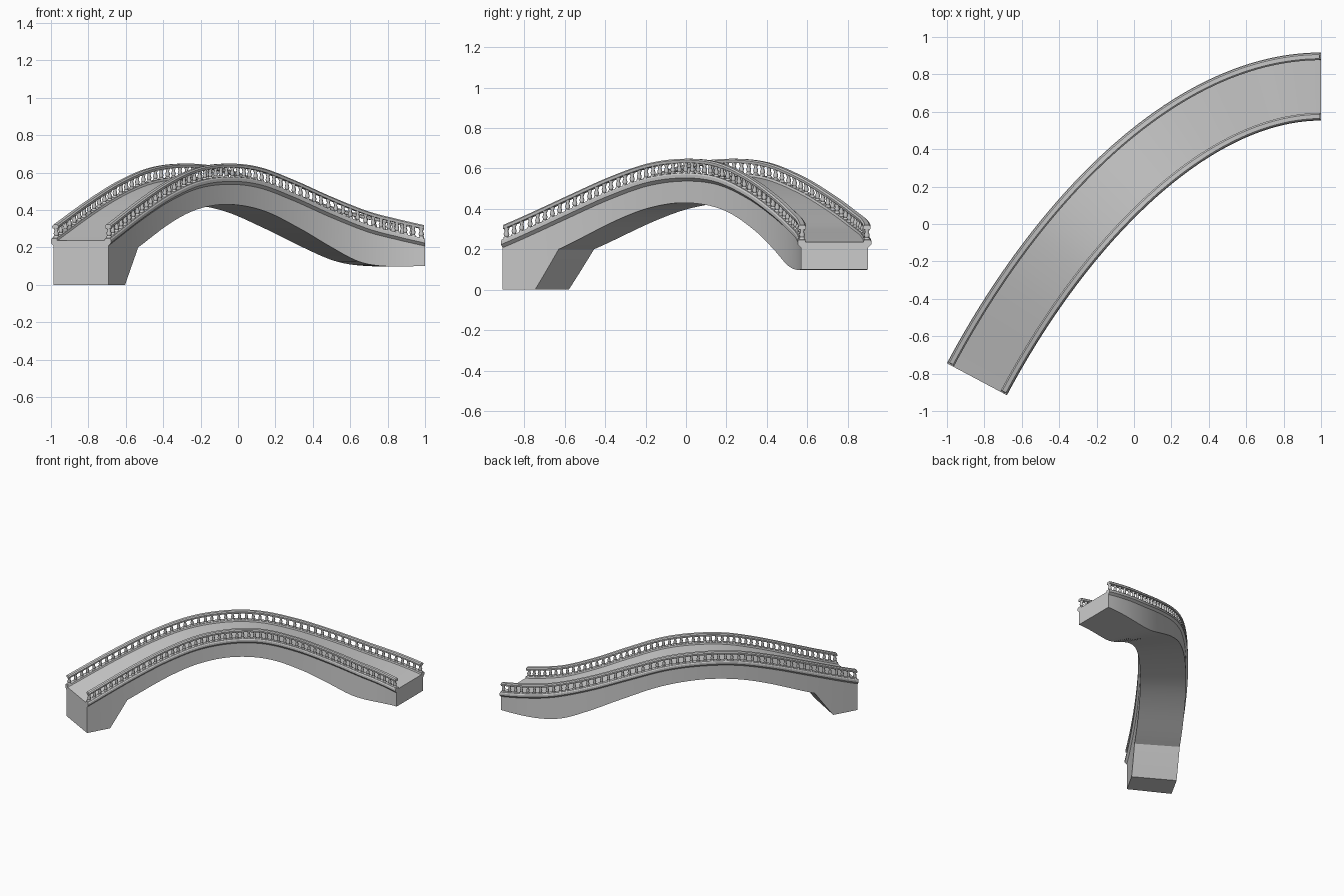
import bpy, bmesh, math
from mathutils import Vector

if "Cube" in bpy.data.objects:
    bpy.data.objects.remove(bpy.data.objects["Cube"])

# Plan of the bridge: centre line as a cubic curve
P = [Vector(p) for p in ((-0.84, -0.83), (-0.375, 0.044), (0.32, 0.735), (1.0, 0.735))]
HALF = 0.182


def plan(t, off):
    """Point in plan; positive off = outer (back left) side."""
    u = 1 - t
    c = P[0]*u**3 + P[1]*3*u*u*t + P[2]*3*u*t*t + P[3]*t**3
    d = ((P[1]-P[0])*u*u + (P[2]-P[1])*2*u*t + (P[3]-P[2])*t*t).normalized()
    return c + Vector((-d.y, d.x))*off


def smooth(pts, x):
    """Smooth interpolation through (x, z) points."""
    x = min(max(x, pts[0][0]), pts[-1][0])
    n = len(pts)

    def slope(i):
        a, b = pts[max(i-1, 0)], pts[min(i+1, n-1)]
        return (b[1]-a[1])/(b[0]-a[0])
    i = max(k for k in range(n-1) if pts[k][0] <= x)
    (x0, z0), (x1, z1) = pts[i], pts[i+1]
    h = x1 - x0
    s = (x-x0)/h
    return ((1+2*s)*(1-s)**2*z0 + s*(1-s)**2*h*slope(i)
            + s*s*(3-2*s)*z1 + s*s*(s-1)*h*slope(i+1))


# Elevation profiles along the x of the inner edge
TOP = [(-0.68, 0.235), (-0.5, 0.375), (-0.35, 0.475), (-0.2, 0.543), (-0.04, 0.565), (0.12, 0.547),
       (0.3, 0.48), (0.5, 0.39), (0.7, 0.31), (0.85, 0.27), (1.0, 0.235)]
ARCH = [(-0.52, 0.2), (-0.34, 0.335), (-0.2, 0.405), (-0.04, 0.43), (0.15, 0.395),
        (0.35, 0.295), (0.5, 0.205), (0.65, 0.125), (0.78, 0.10), (1.0, 0.10)]
PIER_X, SPRING_X = -0.59, -0.52


def deck_z(t):
    return smooth(TOP, plan(t, -HALF).x)


def under_z(t):
    x = plan(t, -HALF).x
    if x < SPRING_X:
        return 0.2*max(0, (x-PIER_X)/(SPRING_X-PIER_X))
    return smooth(ARCH, x)


def t_at(x):
    lo, hi = 0.0, 1.0
    for _ in range(40):
        m = (lo+hi)/2
        lo, hi = (m, hi) if plan(m, -HALF).x < x else (lo, m)
    return lo


STATIONS = sorted([i/80 for i in range(81)] + [t_at(PIER_X), t_at(SPRING_X)])


def finish(name, bm, angle=30):
    bmesh.ops.recalc_face_normals(bm, faces=bm.faces)
    me = bpy.data.meshes.new(name)
    bm.to_mesh(me)
    bm.free()
    ob = bpy.data.objects.new(name, me)
    bpy.context.collection.objects.link(ob)
    bpy.ops.object.select_all(action='DESELECT')
    bpy.context.view_layer.objects.active = ob
    ob.select_set(True)
    bpy.ops.object.shade_smooth_by_angle(angle=math.radians(angle))
    return ob


def sweep(name, section, stations=STATIONS):
    """Loft closed cross sections [(offset, z)] along the bridge."""
    bm = bmesh.new()
    rings = []
    for t in stations:
        rings.append([bm.verts.new((*plan(t, o), z)) for o, z in section(t)])
    n = len(rings[0])
    for a, b in zip(rings, rings[1:]):
        for i in range(n):
            bm.faces.new((a[i], a[(i+1) % n], b[(i+1) % n], b[i]))
    bm.faces.new(rings[0])
    bm.faces.new(rings[-1])
    return finish(name, bm)


# Arched body with the pier at the left end
def body(t):
    zt, zb, w = deck_z(t) - 0.015, under_z(t), 0.166
    return [(-w, zb), (w, zb), (w, zt), (-w, zt)]


sweep("arched_body", body)


# Deck with moulded edge and low kerbs
def deck(t):
    z = deck_z(t)
    half = [(0.164, -0.03), (0.172, -0.022), (0.182, -0.012), (0.182, 0.004),
            (0.177, 0.012), (0.146, 0.012), (0.143, 0.0)]
    return [(o, z+h) for o, h in half] + [(-o, z+h) for o, h in reversed(half)]


sweep("deck", deck)

# Railings on both edges
RAIL, COUNT = 0.160, 54
PROFILE = [(0.0, 0.013), (0.010, 0.013), (0.014, 0.009), (0.026, 0.0125), (0.042, 0.0075), (0.054, 0.012), (0.060, 0.012)]
for side, label in ((1, "outer"), (-1, "inner")):
    def handrail(t, s=side):
        z = deck_z(t) + 0.073
        shape = [(-0.016, -0.011), (0.016, -0.011), (0.019, -0.003), (0.019, 0.003),
                 (0.011, 0.010), (-0.011, 0.010), (-0.019, 0.003), (-0.019, -0.003)]
        return [(s*RAIL + o, z+h) for o, h in shape]
    sweep(label + "_handrail", handrail, [0.003 + 0.994*t for t in STATIONS])

    # even spacing by length along the rail
    fine = [i/600 for i in range(601)]
    length = [0.0]
    for a, b in zip(fine, fine[1:]):
        length.append(length[-1] + (plan(b, side*RAIL) - plan(a, side*RAIL)).length)
    bm = bmesh.new()
    for k in range(COUNT):
        want = 0.02 + (length[-1] - 0.04)*k/(COUNT-1)
        t = fine[min(range(601), key=lambda i: abs(length[i]-want))]
        c, z0 = plan(t, side*RAIL), deck_z(t) + 0.006
        fat = 1.15 if k in (0, COUNT-1) else 1.0
        rings = [[bm.verts.new((c.x + fat*r*math.cos(a*math.pi/4), c.y + fat*r*math.sin(a*math.pi/4), z0+h))
                  for a in range(8)] for h, r in PROFILE]
        for lo, hi in zip(rings, rings[1:]):
            for i in range(8):
                bm.faces.new((lo[i], lo[(i+1) % 8], hi[(i+1) % 8], hi[i]))
        bm.faces.new(rings[0])
        bm.faces.new(rings[-1])
    finish(label + "_balusters", bm, 50)
